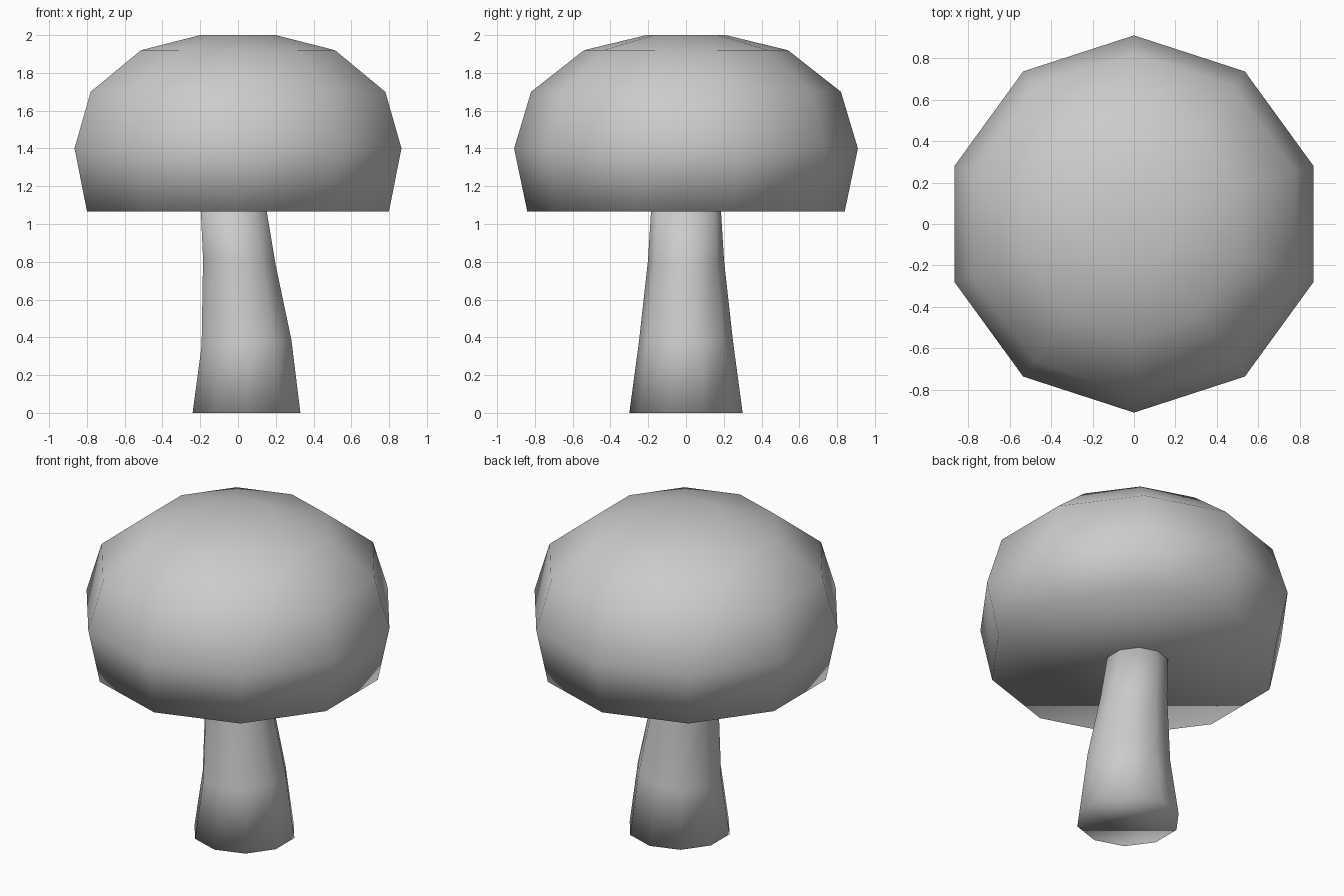
import bpy, bmesh, math

cube = bpy.data.objects.get("Cube")
if cube:
    bpy.data.objects.remove(cube, do_unlink=True)

SIDES = 10

grey = bpy.data.materials.new("plain grey")
grey.use_nodes = True
grey.diffuse_color = (0.6, 0.6, 0.6, 1)
grey.node_tree.nodes["Principled BSDF"].inputs["Base Color"].default_value = (0.6, 0.6, 0.6, 1)


def lathe(name, rings):
    """Skin rings of (radius, height, x offset, tilt), closed at both ends."""
    bm = bmesh.new()
    loops = []
    for radius, height, shift, tilt in rings:
        loop = []
        for i in range(SIDES):
            a = math.pi / 2 + math.tau * i / SIDES
            x, y = radius * math.cos(a), radius * math.sin(a)
            loop.append(bm.verts.new((x + shift, y, height + tilt * x)))
        loops.append(loop)
    for low, high in zip(loops, loops[1:]):
        for i in range(SIDES):
            j = (i + 1) % SIDES
            bm.faces.new((low[i], low[j], high[j], high[i]))
    bm.faces.new(loops[0][::-1])
    bm.faces.new(loops[-1])
    bmesh.ops.recalc_face_normals(bm, faces=bm.faces)
    for face in bm.faces:
        face.smooth = True
    mesh = bpy.data.meshes.new(name)
    bm.to_mesh(mesh)
    bm.free()
    mesh.materials.append(grey)
    obj = bpy.data.objects.new(name, mesh)
    bpy.context.collection.objects.link(obj)
    return obj


# Broad domed cap with a flat underside
lathe("cap", [(0.84, 1.065, 0, 0), (0.91, 1.4, 0, 0), (0.82, 1.7, 0, 0),
              (0.54, 1.92, 0, 0), (0.21, 2.0, 0, 0)])

# Flared, slightly curved stem that ends inside the cap
lathe("stem", [(0.3, 0, 0.045, 0), (0.25, 0.37, 0.045, 0.07),
               (0.202, 0.8, 0.007, -0.08), (0.18, 1.15, -0.03, -0.1)])
